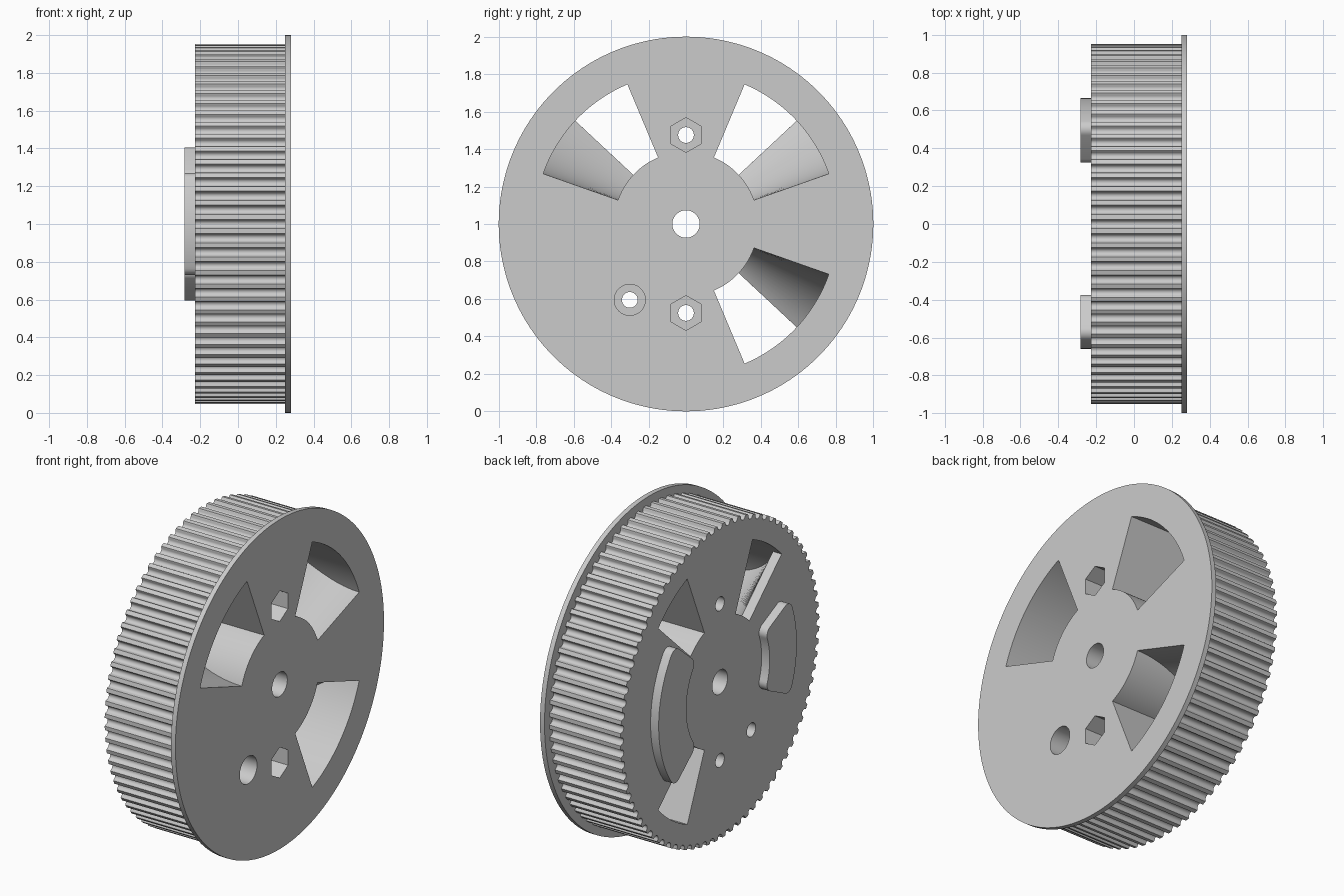
import bpy, bmesh
from math import sin, cos, asin, sqrt, radians, pi

if "Cube" in bpy.data.objects:
    bpy.data.objects.remove(bpy.data.objects["Cube"], do_unlink=True)

gray = bpy.data.materials.new("light_gray")
gray.use_nodes = True
gray.diffuse_color = (0.6, 0.6, 0.6, 1)
gray.node_tree.nodes["Principled BSDF"].inputs["Base Color"].default_value = (0.6, 0.6, 0.6, 1)

AXIS_Z = 1.0
BACK, SHOULDER, FRONT = -0.228, 0.25, 0.28   # positions along the axle (x)
THROUGH = 0.5


def finish(name, bm):
    bmesh.ops.recalc_face_normals(bm, faces=bm.faces)
    mesh = bpy.data.meshes.new(name)
    bm.to_mesh(mesh)
    bm.free()
    mesh.materials.append(gray)
    obj = bpy.data.objects.new(name, mesh)
    bpy.context.collection.objects.link(obj)
    return obj


def prism(name, outline, x0, x1):
    """Extrude an outline of (y, z) points around the axle from x0 to x1."""
    bm = bmesh.new()
    face = bm.faces.new([bm.verts.new((x0, y, z + AXIS_Z)) for y, z in outline])
    side = bmesh.ops.extrude_face_region(bm, geom=[face])
    moved = [v for v in side["geom"] if isinstance(v, bmesh.types.BMVert)]
    bmesh.ops.translate(bm, verts=moved, vec=(x1 - x0, 0, 0))
    return finish(name, bm)


def arc(y, z, r, a0, a1, n):
    steps = [a0 + (a1 - a0) * i / n for i in range(n + 1)]
    return [(y + r * cos(a), z + r * sin(a)) for a in steps]


def circle(y, z, r, n=48, start=0.0):
    return arc(y, z, r, start, start + 2 * pi, n)[:-1]


def belt_outline(teeth=80, tip=0.953, depth=0.028, r=0.021):
    """Toothed rim with a round-bottomed groove between teeth."""
    pts = []
    for i in range(teeth):
        a = 2 * pi * i / teeth
        centre = tip - depth + r
        groove = [(tip * cos(0.026), -0.025)]
        groove += arc(centre, 0, r, 1.5 * pi, 0.5 * pi, 8)
        groove += [(tip * cos(0.026), 0.025)]
        pts += [(u * cos(a) - v * sin(a), u * sin(a) + v * cos(a)) for u, v in groove]
    return pts


def rounded_sector(half, r_in, r_out, f):
    """Ring sector with filleted corners, centred on +y."""
    po = half - asin(f / (r_out - f))
    pi_ = half - asin(f / (r_in + f))
    q = pi / 2

    def corner(r, a, d0, d1):
        return arc(r * cos(a), r * sin(a), f, d0, d1, 8)

    pts = corner(r_out - f, -po, -half - q, -po)
    pts += arc(0, 0, r_out, -po, po, 32)[1:-1]
    pts += corner(r_out - f, po, po, half + q)
    pts += corner(r_in + f, pi_, half + q, pi_ + pi)
    pts += arc(0, 0, r_in, pi_, -pi_, 24)[1:-1]
    pts += corner(r_in + f, -pi_, pi - pi_, 3 * q - half)
    return pts


def window_cutter(sy, sz, r0=0.385, r1=0.808):
    """Sector opening whose floor is a curved scoop, open at the back past it."""
    a0, a1, a2 = radians(19.4), radians(43), radians(67.2)
    span, drop = 0.25, 0.45
    rad = (span ** 2 + drop ** 2) / (2 * span)
    t_end = asin(drop / rad)
    n = 20
    sections = []
    for i in range(n + 1):
        t = t_end * i / n
        sections.append((a0 + (a1 - a0) * rad * (1 - cos(t)) / span, FRONT - rad * sin(t)))
    for i in range(n + 1):
        sections.append((a1 + 0.0005 + (a2 - a1) * i / n, -THROUGH))
    bm = bmesh.new()
    rings = []
    for a, floor in sections:
        corners = ((r0, floor), (r1, floor), (r1, THROUGH), (r0, THROUGH))
        rings.append([bm.verts.new((x, sy * r * cos(a), sz * r * sin(a) + AXIS_Z))
                      for r, x in corners])
    for p, q in zip(rings, rings[1:]):
        for k in range(4):
            m = (k + 1) % 4
            bm.faces.new((p[k], p[m], q[m], q[k]))
    bm.faces.new(rings[0])
    bm.faces.new(rings[-1])
    return finish("window_cutter", bm)


def combine(target, tool, operation):
    tool.hide_render = True
    mod = target.modifiers.new(operation, "BOOLEAN")
    mod.operation, mod.solver, mod.object = operation, "EXACT", tool
    bpy.context.view_layer.objects.active = target
    bpy.ops.object.modifier_apply(modifier=mod.name)
    bpy.data.objects.remove(tool, do_unlink=True)


# Toothed wheel with its single flange
wheel = prism("toothed_wheel", belt_outline(), BACK, SHOULDER + 0.01)
combine(wheel, prism("flange", circle(0, 0, 1.0, 160), SHOULDER, FRONT), "UNION")

# Three scooped windows
for sy, sz in ((1, 1), (-1, 1), (1, -1)):
    combine(wheel, window_cutter(sy, sz), "DIFFERENCE")

# Axle bore, two nut pockets and a round counterbore with their screw holes
cuts = [(circle(0, 0, 0.073), -THROUGH)]
for z in (0.475, -0.475):
    cuts += [(circle(0, z, 0.042, 32), -THROUGH), (circle(0, z, 0.093, 6, pi / 2), -0.08)]
cuts += [(circle(-0.3, -0.405, 0.042, 32), -THROUGH), (circle(-0.3, -0.405, 0.083), -0.08)]
for outline, x0 in cuts:
    combine(wheel, prism("hole_cutter", outline, x0, THROUGH), "DIFFERENCE")

# Raised pads on the back face
large = rounded_sector(radians(40), 0.40, 0.665, 0.05)
small = rounded_sector(radians(25.8), 0.40, 0.66, 0.05)
pads = [prism("large_back_pad", large, -0.282, BACK),
        prism("small_back_pad", [(-y, z) for y, z in small], -0.282, BACK)]

# Smooth curved walls, keep edges crisp
for obj in [wheel] + pads:
    bpy.ops.object.select_all(action="DESELECT")
    obj.select_set(True)
    bpy.context.view_layer.objects.active = obj
    bpy.ops.object.shade_smooth_by_angle(angle=radians(30))
